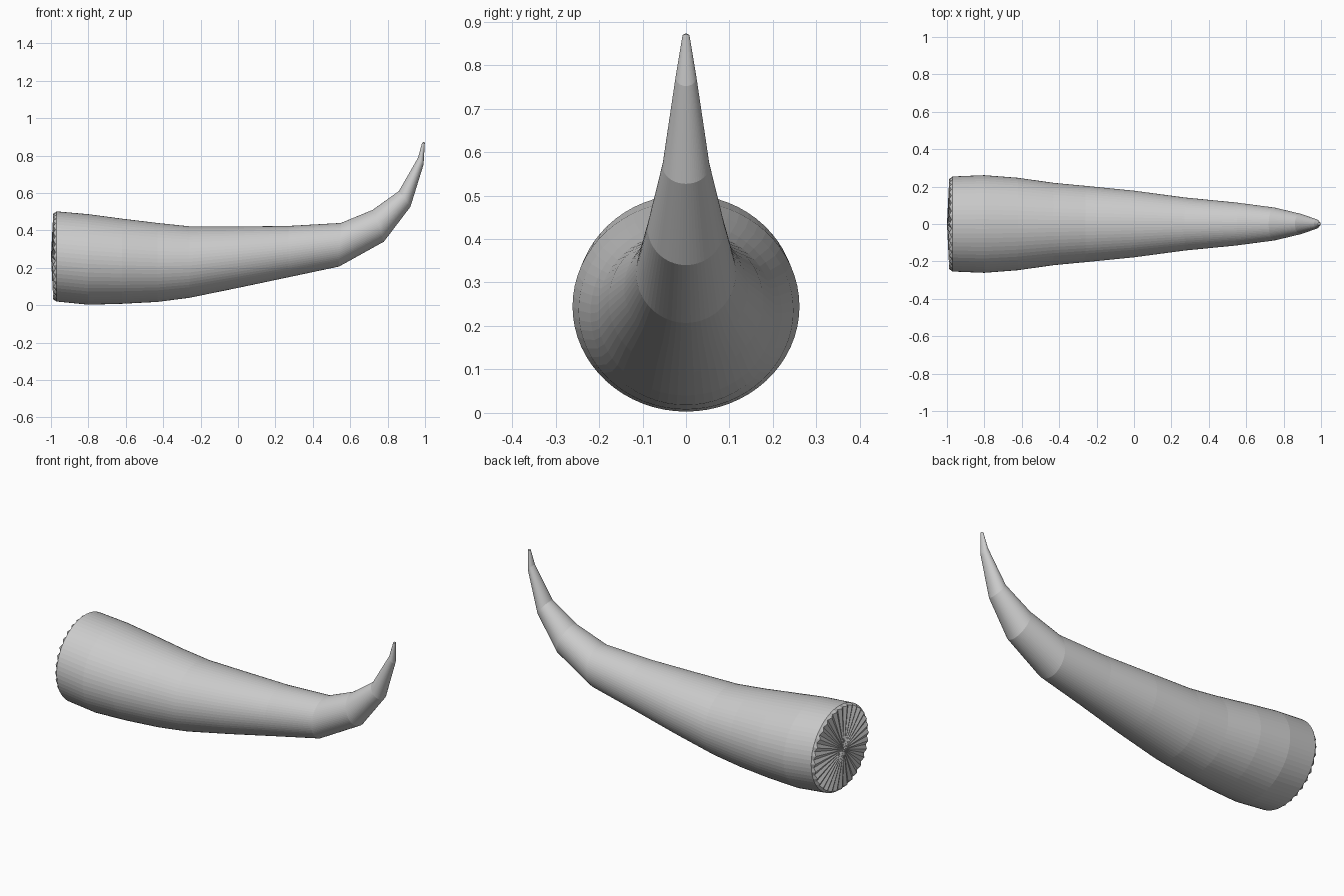
import bpy, bmesh, math

if "Cube" in bpy.data.objects:
    bpy.data.objects.remove(bpy.data.objects["Cube"])

SIDES = 64

# Rings along the horn: top x, top z, bottom x, bottom z, half width in y
RINGS = [
    (-0.97, 0.502, -0.97, 0.020, 0.254),
    (-0.80, 0.487, -0.80, 0.003, 0.261),
    (-0.62, 0.463, -0.62, 0.008, 0.247),
    (-0.43, 0.440, -0.43, 0.018, 0.220),
    (-0.26, 0.422, -0.26, 0.040, 0.204),
    (0.00, 0.421, 0.00, 0.093, 0.178),
    (0.27, 0.424, 0.27, 0.150, 0.142),
    (0.55, 0.440, 0.54, 0.207, 0.115),
    (0.72, 0.510, 0.78, 0.340, 0.088),
    (0.86, 0.610, 0.922, 0.527, 0.054),
    (0.963, 0.79, 0.992, 0.752, 0.024),
    (0.984, 0.868, 0.999, 0.870, 0.008),
]


def add_ring(bm, ring, scale=1.0, offsets=(0.0, 0.0)):
    tx, tz, bx, bz, w = ring
    cx, cz, dx, dz = (tx + bx) / 2, (tz + bz) / 2, (tx - bx) / 2, (tz - bz) / 2
    verts = []
    for i in range(SIDES):
        a = math.tau * i / SIDES
        c, s = math.cos(a) * scale, math.sin(a) * scale
        verts.append(bm.verts.new((cx + dx * c + offsets[i % 2], w * s, cz + dz * c)))
    return verts


def bridge(bm, a, b):
    for i in range(SIDES):
        j = (i + 1) % SIDES
        bm.faces.new((a[i], a[j], b[j], b[i]))


def fan(bm, ring, co):
    centre = bm.verts.new(co)
    for i in range(SIDES):
        bm.faces.new((ring[i], ring[(i + 1) % SIDES], centre))


bm = bmesh.new()
# Curved tapering body
loops = [add_ring(bm, r) for r in RINGS]
for a, b in zip(loops, loops[1:]):
    bridge(bm, a, b)
# Ragged, slightly domed base
rim = add_ring(bm, RINGS[0], 0.95, (-0.018, -0.006))
bridge(bm, loops[0], rim)
fan(bm, rim, (-1.0, 0, 0.26))
# Blunt tip
fan(bm, loops[-1], (0.992, 0, 0.873))

bmesh.ops.recalc_face_normals(bm, faces=bm.faces)
mesh = bpy.data.meshes.new("horn")
bm.to_mesh(mesh)
bm.free()
horn = bpy.data.objects.new("horn", mesh)
bpy.context.collection.objects.link(horn)
